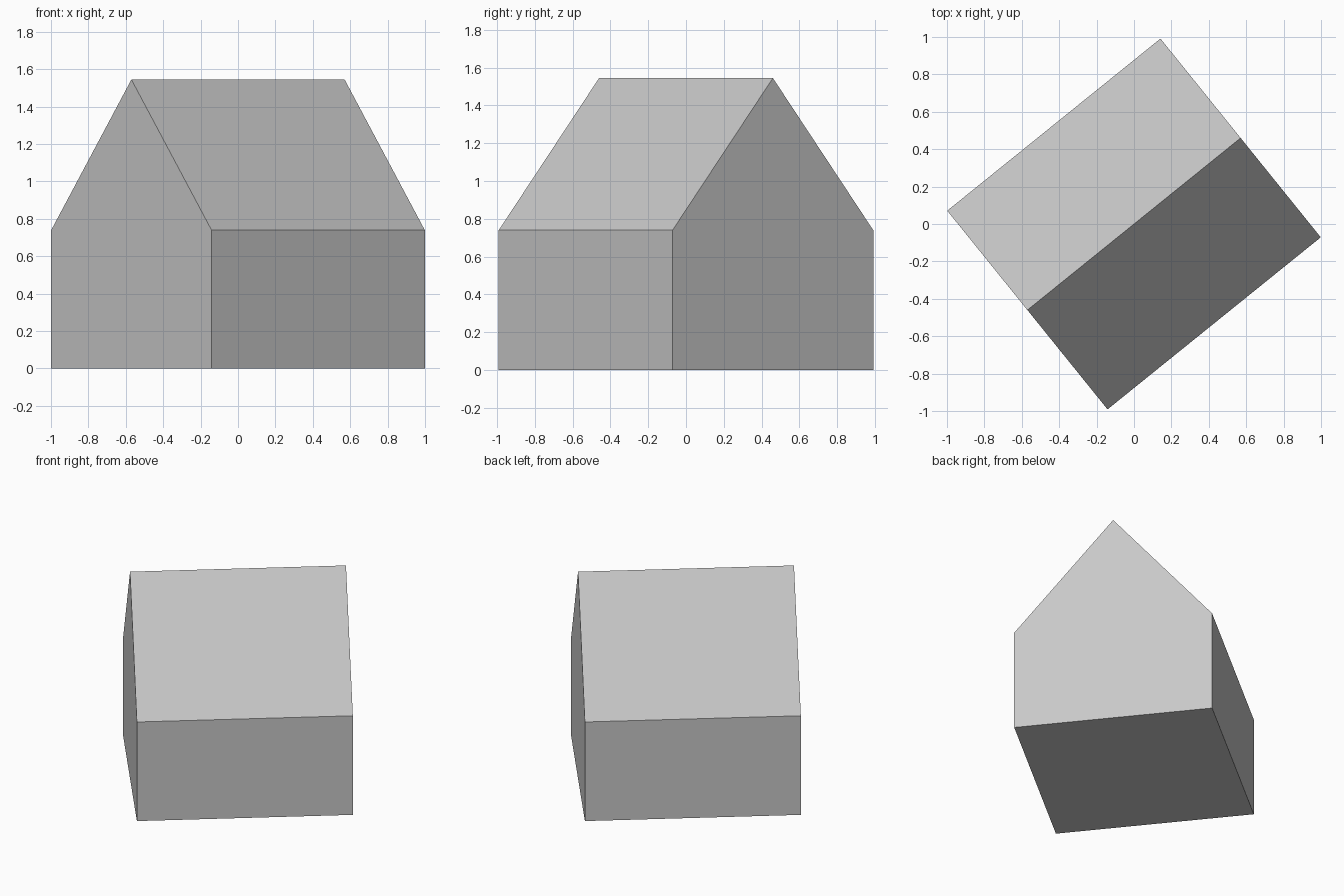
import bpy
import bmesh
import math
from mathutils import Matrix, Vector

cube = bpy.data.objects.get("Cube")
if cube:
    bpy.data.objects.remove(cube, do_unlink=True)

LENGTH, WIDTH = 1.465, 1.365
EAVE, RIDGE = 0.74, 1.545
TURN = math.radians(38.9)

# Plain grey for walls and roof
grey = bpy.data.materials.new("plain_grey")
grey.use_nodes = True
colour = (0.58, 0.58, 0.58, 1)
grey.diffuse_color = colour
for node in grey.node_tree.nodes:
    if node.type == 'BSDF_PRINCIPLED':
        node.inputs["Base Color"].default_value = colour

# Gable outline, extruded along the ridge
half = WIDTH / 2
gable = [(-half, 0), (half, 0), (half, EAVE), (0, RIDGE), (-half, EAVE)]
bm = bmesh.new()
face = bm.faces.new([bm.verts.new((-LENGTH / 2, y, z)) for y, z in gable])
result = bmesh.ops.extrude_face_region(bm, geom=[face], use_keep_orig=True)
moved = [g for g in result["geom"] if isinstance(g, bmesh.types.BMVert)]
bmesh.ops.translate(bm, verts=moved, vec=Vector((LENGTH, 0, 0)))

# Turn the house about the vertical axis
bmesh.ops.rotate(bm, verts=bm.verts, cent=(0, 0, 0),
                 matrix=Matrix.Rotation(TURN, 3, 'Z'))
bmesh.ops.recalc_face_normals(bm, faces=bm.faces)

mesh = bpy.data.meshes.new("house")
bm.to_mesh(mesh)
bm.free()
mesh.materials.append(grey)
house = bpy.data.objects.new("house", mesh)
bpy.context.collection.objects.link(house)
